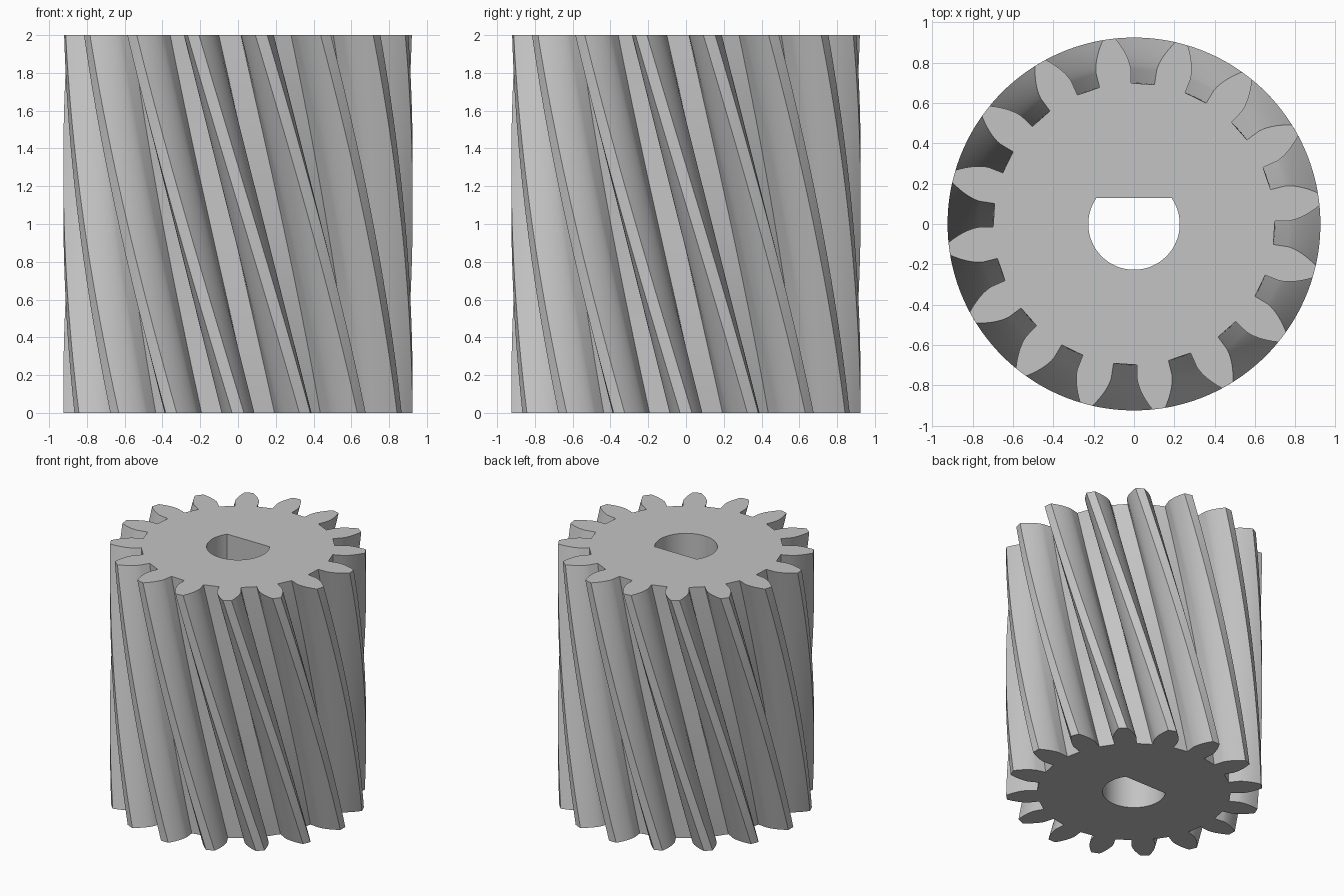
import bpy
import bmesh
from math import acos, asin, cos, sin, tan, pi, radians, sqrt

cube = bpy.data.objects.get("Cube")
if cube:
    bpy.data.objects.remove(cube, do_unlink=True)

# Gear proportions
TEETH = 16
HEIGHT = 2.0
TIP_R = 0.925
MODULE = TIP_R * 2 / (TEETH + 2)
PITCH_R = MODULE * TEETH / 2
ROOT_R = PITCH_R - 1.2 * MODULE
PRESSURE = radians(20.65)
BASE_R = PITCH_R * cos(PRESSURE)
TWIST = -HEIGHT * tan(radians(15)) / PITCH_R
STEPS = 40
BORE_R = 0.227
FLAT_Y = 0.13


def involute(a):
    return tan(a) - a


def half_angle(r):
    """Half the angular width of a tooth at radius r."""
    a = acos(min(1.0, BASE_R / r))
    return pi / (2 * TEETH) - radians(0.1) + involute(PRESSURE) - involute(a)


def gear_profile():
    # One flank: radial foot, then an involute up to the tip
    radii = [ROOT_R] + [BASE_R + (TIP_R - BASE_R) * (i / 8) ** 1.3 for i in range(9)]
    flank = [(r, half_angle(r)) for r in radii]
    tooth = [(r, -a) for r, a in flank] + [(TIP_R, 0)] + [(r, a) for r, a in reversed(flank)]
    pitch = 2 * pi / TEETH
    return [(r, a + k * pitch) for k in range(TEETH) for r, a in tooth]


def bore_profile():
    # Round hole with a flat on its back side
    start = pi - asin(FLAT_Y / BORE_R)
    sweep = pi + 2 * asin(FLAT_Y / BORE_R)
    return [(BORE_R, start + sweep * i / 48) for i in range(49)]


def add_wall(bm, profile, steps, twist):
    """Sweep a closed polar profile upward; return its bottom and top edges."""
    rings = []
    for s in range(steps + 1):
        t = s / steps
        rings.append([bm.verts.new((r * cos(a + twist * t), r * sin(a + twist * t), HEIGHT * t))
                      for r, a in profile])
    n = len(profile)
    for low, high in zip(rings, rings[1:]):
        for i in range(n):
            j = (i + 1) % n
            bm.faces.new((low[i], low[j], high[j], high[i]))
    return [[bm.edges.get((ring[i], ring[(i + 1) % n])) for i in range(n)]
            for ring in (rings[0], rings[-1])]


# Helical gear with a D-shaped bore
bm = bmesh.new()
outer = add_wall(bm, gear_profile(), STEPS, TWIST)
inner = add_wall(bm, bore_profile(), 1, 0)
for rim, hole in zip(outer, inner):
    bmesh.ops.triangle_fill(bm, edges=rim + hole, use_beauty=True)
bmesh.ops.recalc_face_normals(bm, faces=bm.faces[:])
mesh = bpy.data.meshes.new("helical_gear")
bm.to_mesh(mesh)
bm.free()
gear = bpy.data.objects.new("helical_gear", mesh)
bpy.context.collection.objects.link(gear)

# Plain grey metal
grey = bpy.data.materials.new("grey")
grey.use_nodes = True
colour = (0.55, 0.55, 0.55, 1)
grey.diffuse_color = colour
grey.node_tree.nodes["Principled BSDF"].inputs["Base Color"].default_value = colour
mesh.materials.append(grey)

# Smooth flanks with crisp edges
bpy.ops.object.select_all(action="DESELECT")
gear.select_set(True)
bpy.context.view_layer.objects.active = gear
bpy.ops.object.shade_smooth_by_angle(angle=radians(30))
